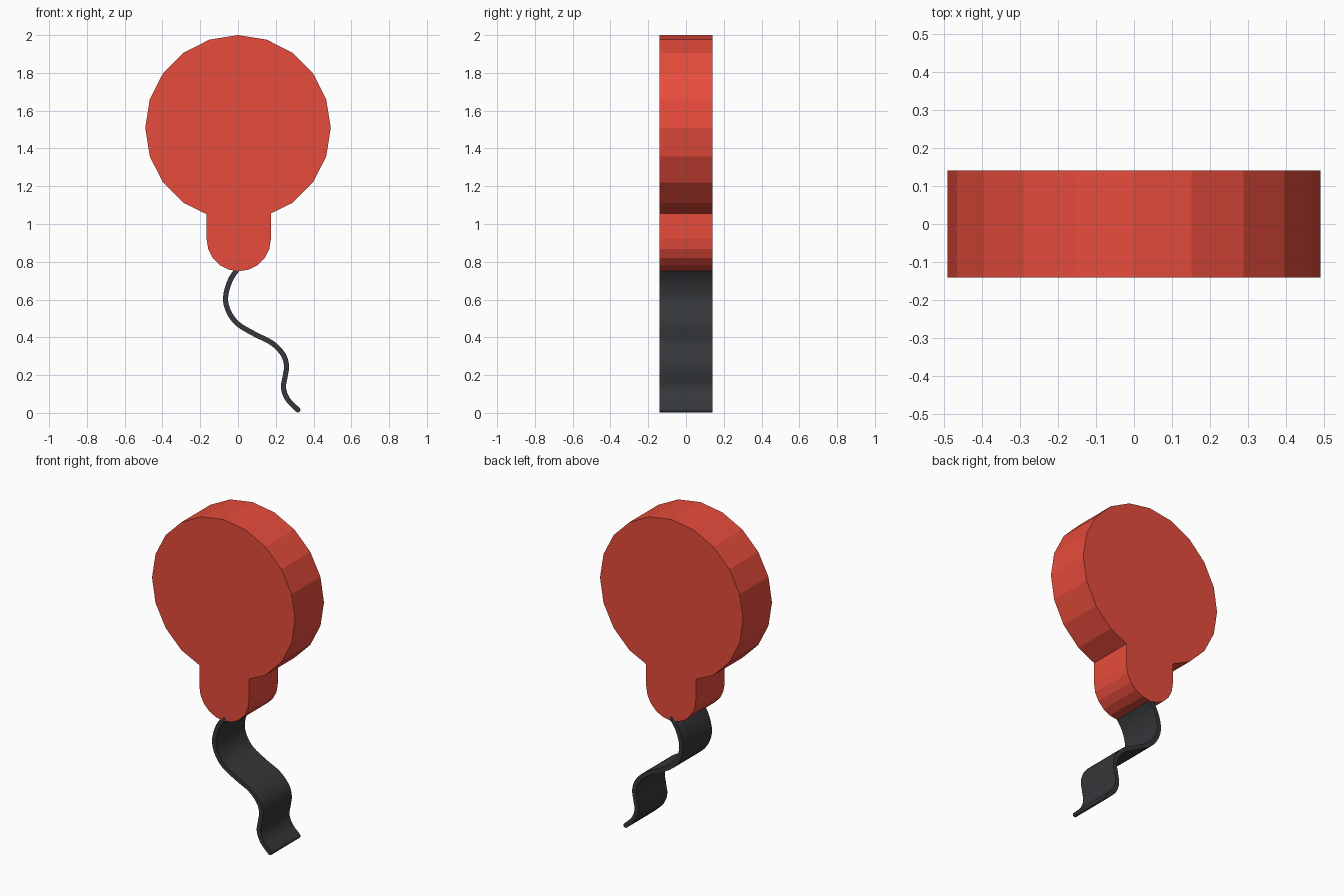
import bpy, bmesh
from math import sin, cos, pi, radians
from mathutils import Vector

if "Cube" in bpy.data.objects:
    bpy.data.objects.remove(bpy.data.objects["Cube"])

HALF = 0.1415  # half depth along y


def paint(obj, name, rgb):
    mat = bpy.data.materials.new(name)
    mat.diffuse_color = (*rgb, 1)
    mat.use_nodes = True
    mat.node_tree.nodes["Principled BSDF"].inputs["Base Color"].default_value = mat.diffuse_color
    obj.data.materials.append(mat)


def extrude_outline(name, pts):
    """Extrude a closed (x, z) outline through the full depth."""
    bm = bmesh.new()
    face = bm.faces.new([bm.verts.new((x, -HALF, z)) for x, z in pts])
    new = bmesh.ops.extrude_face_region(bm, geom=[face], use_keep_orig=True)["geom"]
    verts = [g for g in new if isinstance(g, bmesh.types.BMVert)]
    bmesh.ops.translate(bm, verts=verts, vec=(0, 2 * HALF, 0))
    bmesh.ops.recalc_face_normals(bm, faces=bm.faces)
    mesh = bpy.data.meshes.new(name)
    bm.to_mesh(mesh)
    bm.free()
    obj = bpy.data.objects.new(name, mesh)
    bpy.context.collection.objects.link(obj)
    return obj


# Balloon: 20-sided disc running into a round-ended neck
R, CZ = 0.491, 1.509
NR, NX, NZ = 0.17, 0.004, 0.92
outline = [(R * sin(radians(a)), CZ + R * cos(radians(a))) for a in range(-144, 145, 18)]
outline.append((NX + NR, 1.056))
outline += [(NX + NR * cos(radians(a)), NZ - NR * sin(radians(a))) for a in range(0, 181, 18)]
outline.append((NX - NR, 1.052))
balloon = extrude_outline("balloon", outline)
paint(balloon, "red", (0.80, 0.072, 0.045))

# String: smooth path thickened into a ribbon with rounded ends
path = [Vector(p) for p in [
    (0.0, 0.765), (-0.042, 0.70), (-0.066, 0.61), (-0.049, 0.535), (0.0, 0.47),
    (0.09, 0.416), (0.18, 0.37), (0.238, 0.31), (0.257, 0.25), (0.249, 0.19),
    (0.241, 0.13), (0.264, 0.07), (0.317, 0.016)]]
ext = [2 * path[0] - path[1]] + path + [2 * path[-1] - path[-2]]
line = []
for a, b, c, d in zip(ext, ext[1:], ext[2:], ext[3:]):
    for i in range(4):
        t = i / 4
        line.append(0.5 * (2 * b + (c - a) * t + (2 * a - 5 * b + 4 * c - d) * t * t
                           + (3 * b - a - 3 * c + d) * t ** 3))
line.append(path[-1])

W = 0.0135
left, right = [], []
for i, p in enumerate(line):
    t = (line[min(i + 1, len(line) - 1)] - line[max(i - 1, 0)]).normalized()
    n = Vector((-t.y, t.x)) * W
    left.append(p + n)
    right.append(p - n)


def cap(p, start, steps=6):
    """Half circle around p from the side point start, turning clockwise."""
    v = start - p
    out = []
    for i in range(1, steps):
        a = -pi * i / steps
        out.append(p + Vector((v.x * cos(a) - v.y * sin(a), v.x * sin(a) + v.y * cos(a))))
    return out


ring = left + cap(line[-1], left[-1]) + right[::-1] + cap(line[0], right[0])
string = extrude_outline("string", [tuple(p) for p in ring])
paint(string, "charcoal", (0.035, 0.038, 0.042))
bpy.context.view_layer.objects.active = string
string.select_set(True)
bpy.ops.object.shade_smooth_by_angle(angle=radians(40))
